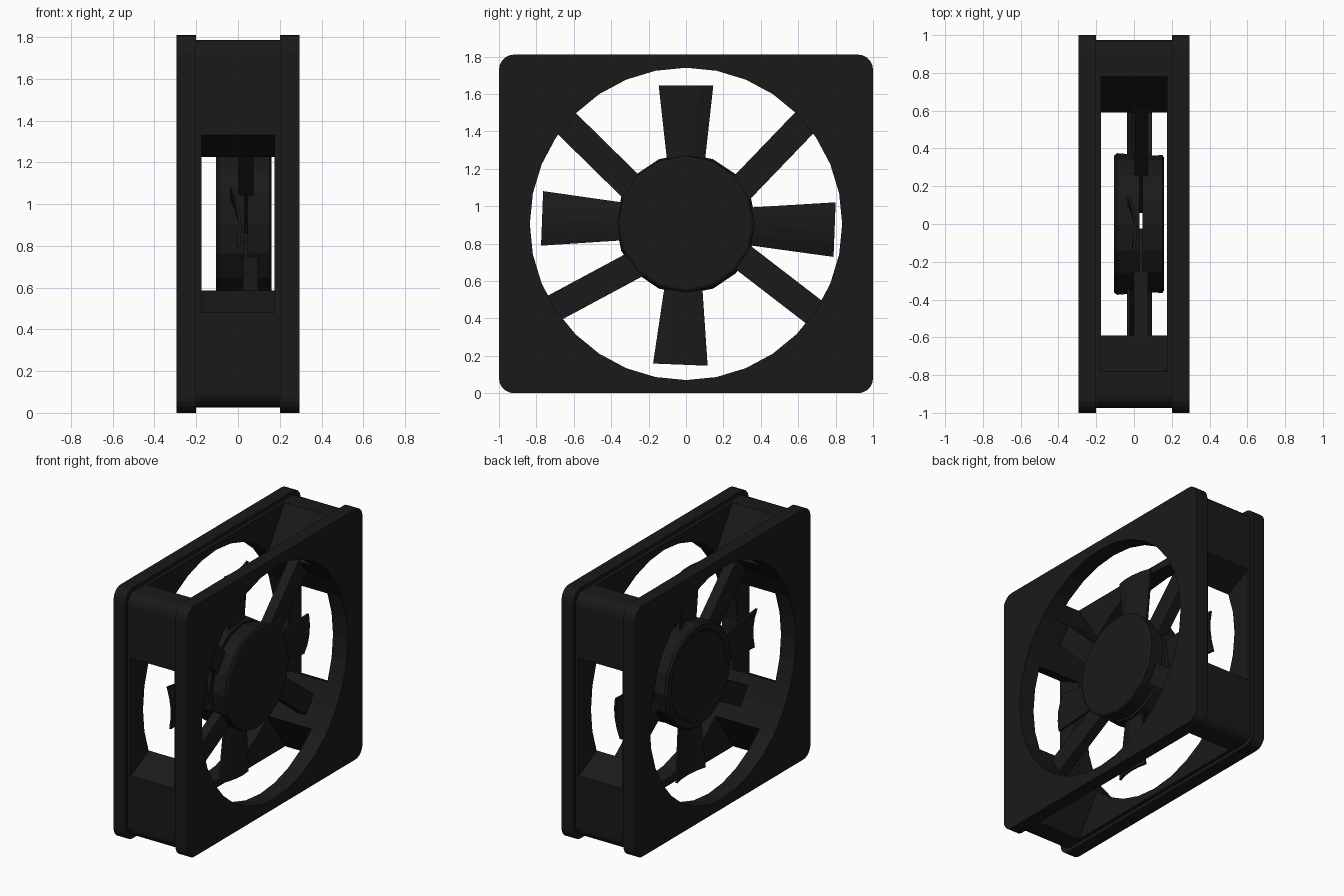
import bpy, bmesh
from math import sin, cos, pi, radians, atan2, hypot
from mathutils import Vector

if "Cube" in bpy.data.objects:
    bpy.data.objects.remove(bpy.data.objects["Cube"])

CZ = 0.905      # height of the fan axis
BORE = 0.835    # bore radius
black = bpy.data.materials.new("black_plastic")
black.diffuse_color = (0.01, 0.01, 0.01, 1)
black.use_nodes = True
black.node_tree.nodes["Principled BSDF"].inputs["Base Color"].default_value = black.diffuse_color


def finish(name, bm):
    bmesh.ops.recalc_face_normals(bm, faces=bm.faces[:])
    me = bpy.data.meshes.new(name)
    bm.to_mesh(me)
    bm.free()
    me.materials.append(black)
    ob = bpy.data.objects.new(name, me)
    bpy.context.collection.objects.link(ob)
    return ob


def prism(name, loops, x0, x1):
    """Extrude closed (y, z) loops along x; extra loops become holes. z is relative to the axis."""
    bm = bmesh.new()
    edges = []
    for loop in loops:
        vs = [bm.verts.new((x0, y, z + CZ)) for y, z in loop]
        edges += [bm.edges.new((vs[i - 1], vs[i])) for i in range(len(vs))]
    bmesh.ops.triangle_fill(bm, use_beauty=True, use_dissolve=False, edges=edges, normal=(1, 0, 0))
    ext = bmesh.ops.extrude_face_region(bm, geom=bm.faces[:], use_keep_orig=True)
    moved = [g for g in ext["geom"] if isinstance(g, bmesh.types.BMVert)]
    bmesh.ops.translate(bm, verts=moved, vec=(x1 - x0, 0, 0))
    return finish(name, bm)


def corner(hy, hz, r=0.08, n=5):
    return [(hy - r + r * cos(a), hz - r + r * sin(a)) for a in (pi / 2 * i / n for i in range(n + 1))]


def rounded(hy, hz):
    c = corner(hy, hz)
    return (c + [(-y, z) for y, z in reversed(c)] + [(-y, -z) for y, z in c]
            + [(y, -z) for y, z in reversed(c)])


def ring(i):
    return (BORE * cos(2 * pi * i / 32), BORE * sin(2 * pi * i / 32))


def lathe(name, profile, n=16):
    """Spin (x, radius) points about the fan axis."""
    bm = bmesh.new()
    rows = [[bm.verts.new((x, r * cos(2 * pi * i / n), CZ + r * sin(2 * pi * i / n)))
             for i in range(n)] for x, r in profile]
    for a, b in zip(rows, rows[1:]):
        for i in range(n):
            bm.faces.new((a[i - 1], a[i], b[i], b[i - 1]))
    bm.faces.new(rows[0])
    bm.faces.new(rows[-1])
    return finish(name, bm)


# Frame: flanges with thinner inner lips
bore = [ring(i) for i in range(32)]
for side, s in (("left", -1), ("right", 1)):
    prism("flange_" + side, [rounded(1.0, 0.905), bore], s * 0.2, s * 0.295)
    prism("lip_" + side, [rounded(0.975, 0.88), bore], s * 0.175, s * 0.2)

# Frame: corner blocks that leave tapered windows in the four sides
block = [(0.975, 0.425)] + corner(0.975, 0.88) + [(0.78, 0.88), ring(4), ring(3), ring(2)]
for sy in (-1, 1):
    for sz in (-1, 1):
        prism("corner_block", [[(y * sy, z * sz) for y, z in block]], -0.175, 0.175)

# Hub: motor base and rotor cap with a small gap between them
lathe("motor_base", [(0.045, 0.36), (0.15, 0.365), (0.16, 0.35)])
lathe("rotor_cap", [(0.03, 0.365), (-0.09, 0.375), (-0.105, 0.362), (-0.105, 0.32), (-0.098, 0.31)])

# Struts from hub to corners: inner and outer centre, x range
struts = [((0.31, 0.205), (0.637, 0.545), 0.0, 0.075),
          ((-0.30, 0.205), (-0.643, 0.542), 0.0, 0.075),
          ((0.325, -0.195), (0.685, -0.472), 0.025, 0.095),
          ((-0.305, -0.235), (-0.70, -0.447), 0.025, 0.095)]
for a, b, x0, x1 in struts:
    a, b = Vector(a), Vector(b)
    d = (b - a).normalized()
    w = Vector((-d.y, d.x)) * 0.074
    a, b = a - d * 0.28, b + d * 0.06
    prism("strut", [[tuple(p) for p in (a - w, b - w, b + w, a + w)]], x0, x1)

# Fan blades: thin, slightly arched, widening outwards
for deg, tip, tilt in ((90, 0.74, 0.012), (-2.2, 0.795, 0.015), (-92.3, 0.753, 0.012), (177.8, 0.77, 0.015)):
    a = radians(deg)
    rows = []
    bm = bmesh.new()
    for r, half in ((0.30, 0.097), (tip, 0.146)):
        row = []
        for off in (-0.008, 0.008):
            for k in (-1, -0.5, 0, 0.5, 1):
                x = -0.015 + off + 0.022 * (1 - k * k) + tilt * k
                t = k * half
                row.append(bm.verts.new((x, r * cos(a) - t * sin(a), CZ + r * sin(a) + t * cos(a))))
        rows.append(row[:5] + row[:4:-1])
    for i in range(10):
        bm.faces.new((rows[0][i - 1], rows[0][i], rows[1][i], rows[1][i - 1]))
    for row in rows:
        bm.faces.new(row)
    finish("fan_blade", bm)
